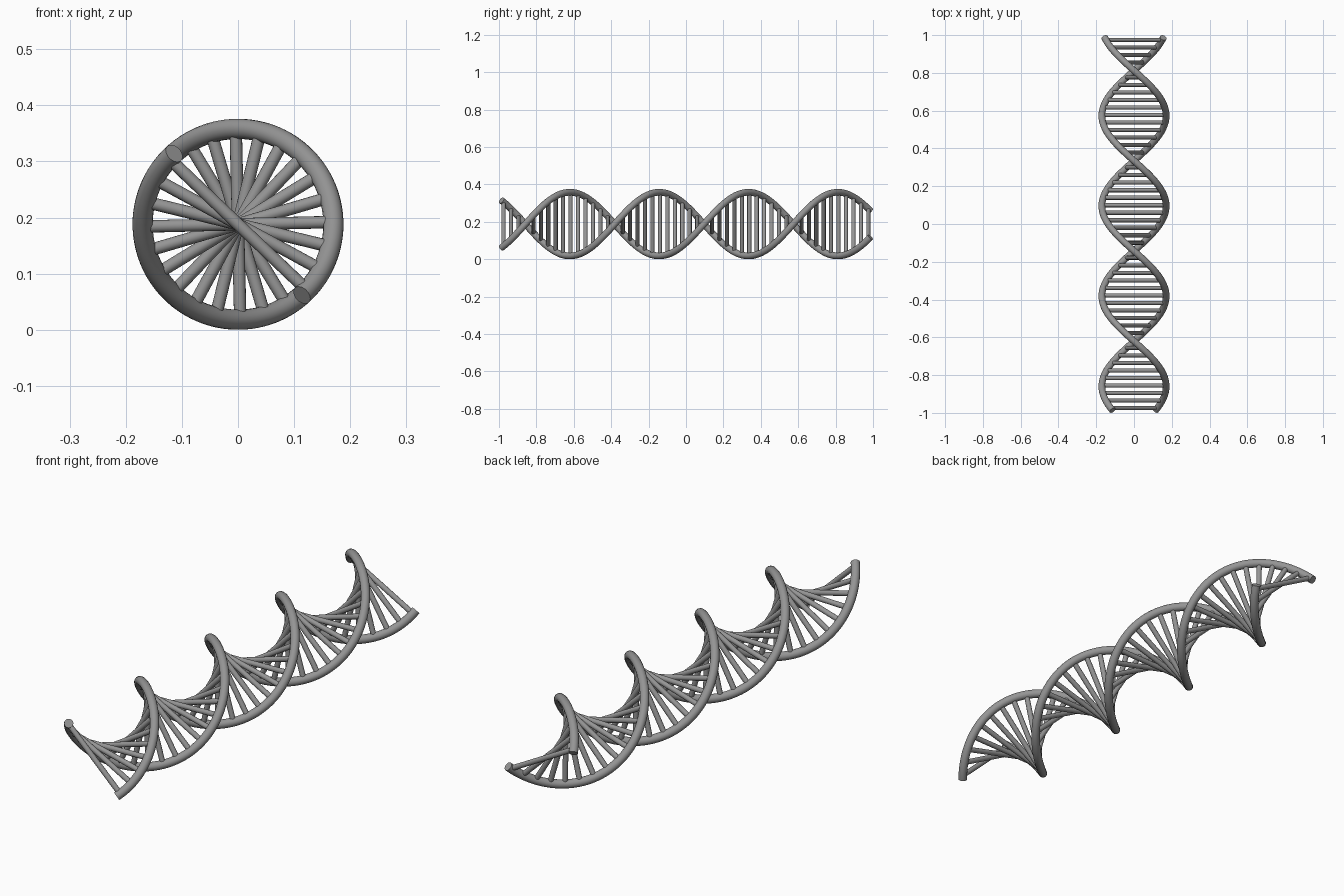
import bpy
import bmesh
from math import cos, sin, pi, radians
from mathutils import Matrix, Vector

cube = bpy.data.objects.get("Cube")
if cube:
    bpy.data.objects.remove(cube, do_unlink=True)

STRAND_R = 0.018       # tube radius of each strand
HELIX_R = 0.17         # distance of strand centre from the axis
CENTRE_Z = HELIX_R + STRAND_R
HALF_LEN = 0.9865
PITCH = 0.955
START = radians(132)
RUNG_R = 0.011
RUNG_REACH = 0.157
RUNGS = 50
RUNG_HALF_LEN = 0.975  # rungs stop just inside the strand ends

grey = bpy.data.materials.new("neutral grey")
grey.use_nodes = True
COLOUR = (0.3, 0.3, 0.3, 1)
grey.diffuse_color = COLOUR
grey.node_tree.nodes["Principled BSDF"].inputs["Base Color"].default_value = COLOUR


def angle_at(y):
    return START + 2 * pi * (y + HALF_LEN) / PITCH


def lerp_y(i, count, half):
    return -half + 2 * half * i / (count - 1)


def smooth(obj):
    bpy.ops.object.select_all(action="DESELECT")
    obj.select_set(True)
    bpy.context.view_layer.objects.active = obj
    if obj.type == "CURVE":
        bpy.ops.object.convert(target="MESH")
    bpy.ops.object.shade_smooth_by_angle(angle=radians(40))


def make_strand(name, phase, count=200):
    curve = bpy.data.curves.new(name, "CURVE")
    curve.dimensions = "3D"
    curve.bevel_depth = STRAND_R
    curve.bevel_resolution = 6
    curve.use_fill_caps = True
    spline = curve.splines.new("POLY")
    spline.points.add(count - 1)
    for i, point in enumerate(spline.points):
        y = lerp_y(i, count, HALF_LEN)
        a = angle_at(y) + phase
        point.co = (HELIX_R * cos(a), y, CENTRE_Z + HELIX_R * sin(a), 1)
    curve.materials.append(grey)
    obj = bpy.data.objects.new(name, curve)
    bpy.context.collection.objects.link(obj)
    smooth(obj)


# Two opposite helical strands
make_strand("first_strand", 0)
make_strand("second_strand", pi)

# Rungs spanning the strands through the axis
bm = bmesh.new()
for i in range(RUNGS):
    y = lerp_y(i, RUNGS, RUNG_HALF_LEN)
    a = angle_at(y)
    direction = Vector((cos(a), 0, sin(a)))
    turn = direction.to_track_quat("Z", "Y").to_matrix().to_4x4()
    bmesh.ops.create_cone(
        bm, cap_ends=True, segments=16, radius1=RUNG_R, radius2=RUNG_R,
        depth=2 * RUNG_REACH,
        matrix=Matrix.Translation((0, y, CENTRE_Z)) @ turn)
mesh = bpy.data.meshes.new("rungs")
bm.to_mesh(mesh)
bm.free()
mesh.materials.append(grey)
rungs = bpy.data.objects.new("rungs", mesh)
bpy.context.collection.objects.link(rungs)
smooth(rungs)
